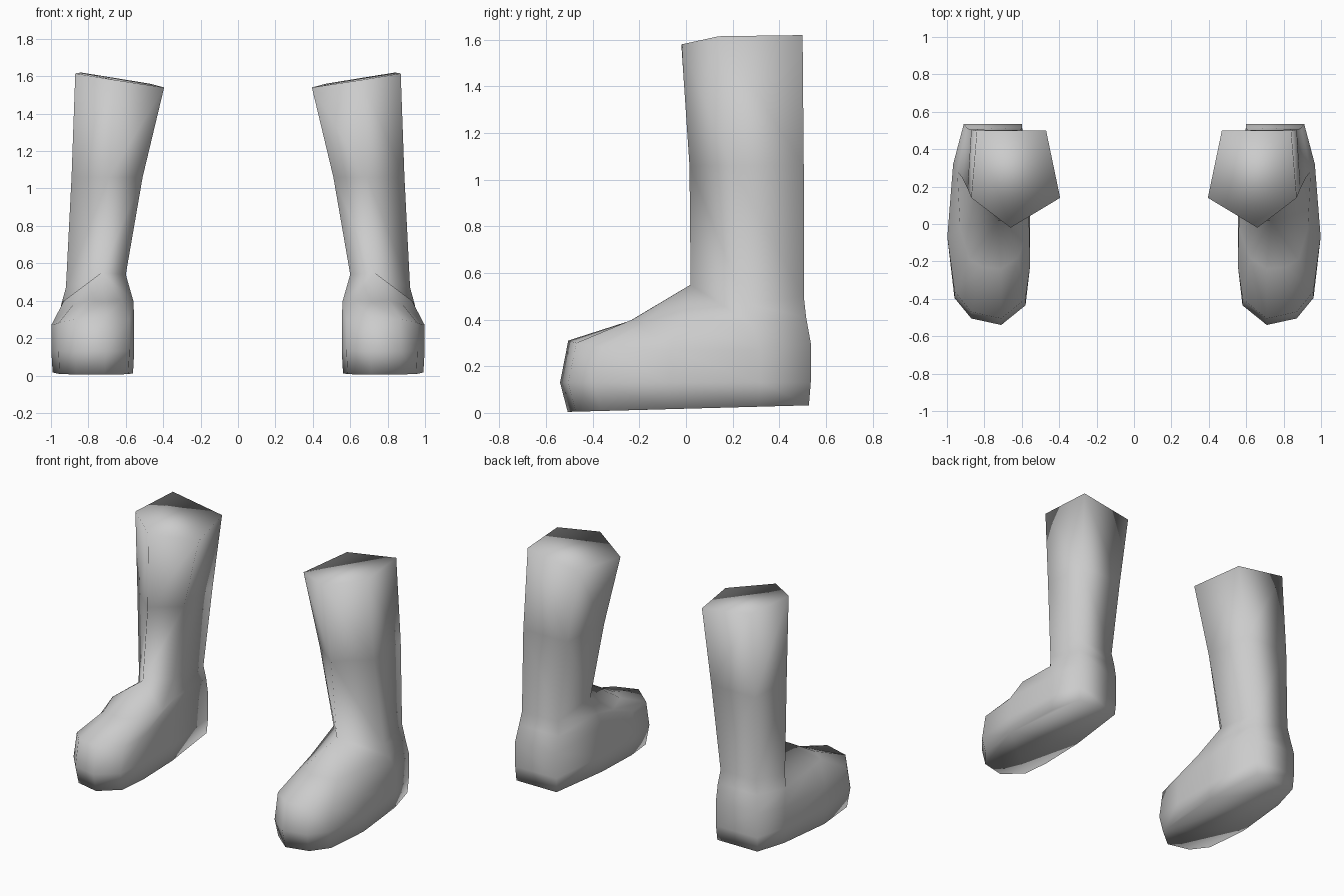
import bpy
import bmesh
from mathutils import Vector

cube = bpy.data.objects.get("Cube")
if cube:
    bpy.data.objects.remove(cube, do_unlink=True)

# One plain grey for the whole pair
grey = bpy.data.materials.new("light_grey")
grey.use_nodes = True
colour = (0.6, 0.6, 0.6, 1.0)
grey.diffuse_color = colour
grey.node_tree.nodes["Principled BSDF"].inputs["Base Color"].default_value = colour

# Shaft rings, five sided: back inner, back outer, outer, front, inner
ankle = [(.61, .5, .5), (.88, .505, .5), (.92, .25, .47), (.73, .02, .55), (.6, .17, .54)]
calf = [(.54, .5, 1.06), (.87, .505, 1.06), (.89, .19, 1.06), (.69, .015, 1.06), (.51, .15, 1.06)]
cuff = [(.47, .5, 1.56), (.84, .5, 1.62), (.87, .14, 1.615), (.66, -.02, 1.58), (.395, .14, 1.54)]

# Foot rings, ten sided: heel, outer side, toe, inner side
shoulder = [(.6, .535, .3), (.91, .535, .3), (.967, .32, .27), (.998, -.07, .27),
            (.96, -.36, .28), (.87, -.47, .3), (.71, -.505, .31), (.58, -.4, .3),
            (.555, -.22, .31), (.555, .1, .33)]
instep = [(.6, .515, .41), (.895, .515, .41), (.945, .28, .38), (.93, -.02, .4),
          (.88, -.19, .38), (.81, -.23, .4), (.71, -.24, .395), (.62, -.18, .4),
          (.56, -.02, .4), (.57, .14, .43)]

# Ankle corner that each gap of the instep ring closes onto
ankle_index = [0, 1, 2, 3, 3, 3, 3, 3, 3, 4]


def widest_ring():
    """Lower the shoulder ring and push the toe forward."""
    return [(x, y - (.035 if y < -.3 else 0), .13) for x, y, z in shoulder]


def sole_ring():
    """Slightly tucked in, rising gently towards the heel."""
    return [(.77 + (x - .77) * .97, y * .985 - (.01 if y < -.3 else 0), .018 + y * .027)
            for x, y, z in shoulder]


def bridge(bm, lower, upper):
    n = len(lower)
    for i in range(n):
        j = (i + 1) % n
        bm.faces.new((lower[i], lower[j], upper[j], upper[i]))


def make_boot(name, side):
    bm = bmesh.new()

    def ring(points):
        return [bm.verts.new(Vector((side * x, y, z))) for x, y, z in points]

    # Foot from the sole up to the instep
    foot = [ring(p) for p in (sole_ring(), widest_ring(), shoulder, instep)]
    for low, high in zip(foot, foot[1:]):
        bridge(bm, low, high)

    # Instep gathers into the ankle
    shaft = [ring(p) for p in (ankle, calf, cuff)]
    top = foot[-1]
    for i in range(len(top)):
        j = (i + 1) % len(top)
        a, b = shaft[0][ankle_index[i]], shaft[0][ankle_index[j]]
        corners = (top[i], top[j], a) if a is b else (top[i], top[j], b, a)
        bm.faces.new(corners)

    # Shaft, closed cuff and closed sole
    for low, high in zip(shaft, shaft[1:]):
        bridge(bm, low, high)
    bm.faces.new(shaft[-1])
    bm.faces.new(foot[0])

    bmesh.ops.recalc_face_normals(bm, faces=bm.faces)
    for face in bm.faces:
        face.smooth = True
    mesh = bpy.data.meshes.new(name)
    bm.to_mesh(mesh)
    bm.free()
    mesh.materials.append(grey)
    boot = bpy.data.objects.new(name, mesh)
    bpy.context.collection.objects.link(boot)


make_boot("left_boot", 1)
make_boot("right_boot", -1)
